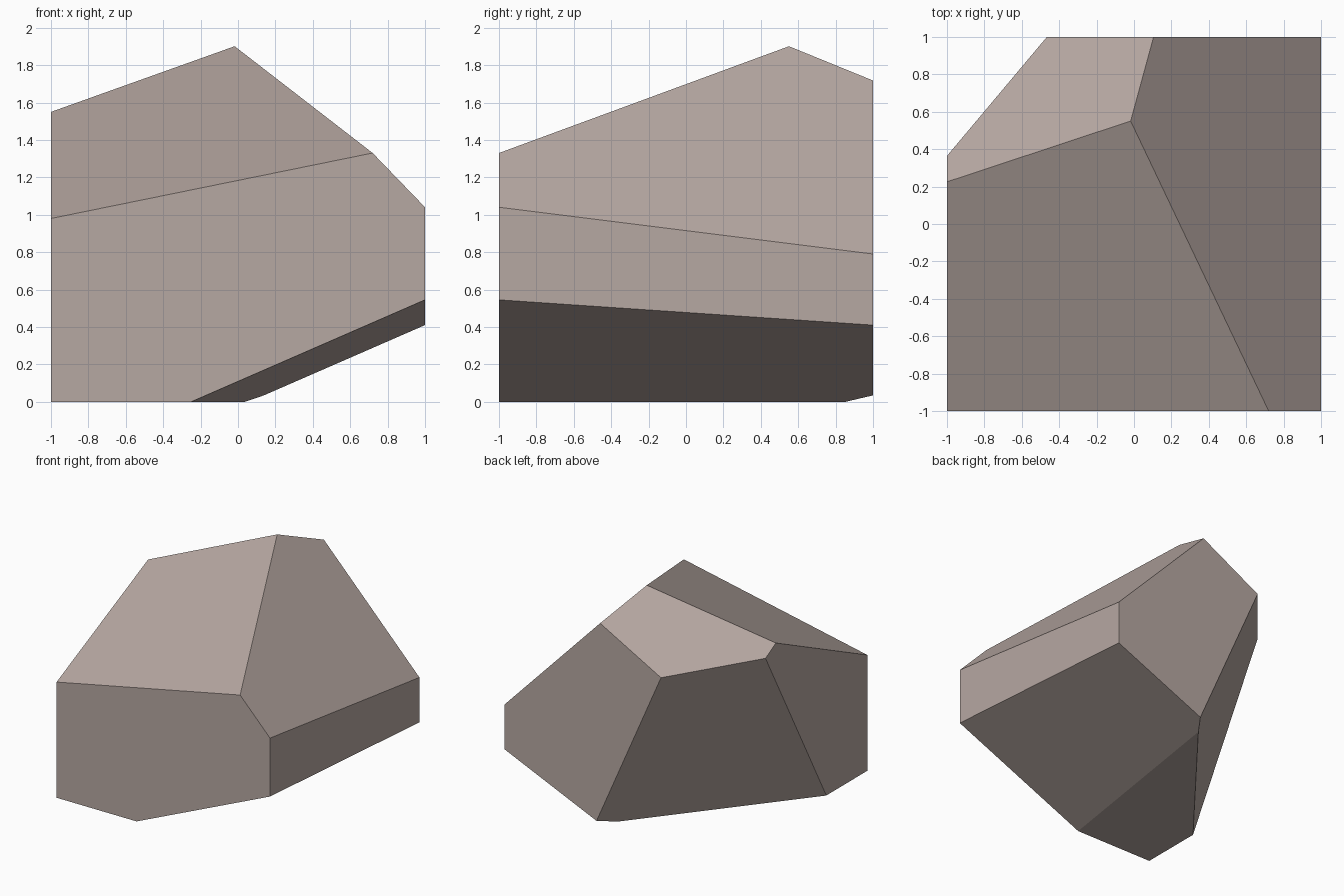
import bpy, bmesh
from mathutils import Vector

if "Cube" in bpy.data.objects:
    bpy.data.objects.remove(bpy.data.objects["Cube"])

# Single stone colour
stone = bpy.data.materials.new("warm grey stone")
stone.diffuse_color = (0.471, 0.391, 0.361, 1)
stone.use_nodes = True
stone.node_tree.nodes["Principled BSDF"].inputs["Base Color"].default_value = stone.diffuse_color


def chip(bm, normal, dist):
    """Slice off everything where normal . p > dist and cap the cut."""
    n = Vector(normal)
    res = bmesh.ops.bisect_plane(
        bm, geom=bm.verts[:] + bm.edges[:] + bm.faces[:], dist=1e-5,
        plane_co=n * (dist / n.length_squared), plane_no=n, clear_outer=True)
    edges = [e for e in res["geom_cut"] if isinstance(e, bmesh.types.BMEdge)]
    bmesh.ops.contextual_create(bm, geom=edges)


# Block the rock is cut from: 2 x 2 footprint standing on z = 0
bm = bmesh.new()
bmesh.ops.create_cube(bm, size=2)
bmesh.ops.translate(bm, vec=(0, 0, 1), verts=bm.verts)

# Cutting planes: (outward normal, offset)
chips = [
    ((-0.2035, -0.465, 1), 1.6485),       # large front-left slope
    ((1.036, 0.125, 1), 1.951),           # right slope
    ((-0.5413, 0.5555, 1), 2.2164),       # back-left top slope
    ((-0.7826, 0.6225, -0.344), 0.5025),  # overhanging back-left side
    ((0.436, -0.0675, -1), -0.0415),      # undercut on the right
]
# Turn height-field style slopes z = a x + b y + c into outward normals
for i in (0, 2):
    (nx, ny, nz), d = chips[i]
    chips[i] = ((nx, ny, nz), d)
for normal, dist in chips:
    chip(bm, normal, dist)

bmesh.ops.recalc_face_normals(bm, faces=bm.faces)
mesh = bpy.data.meshes.new("rock")
bm.to_mesh(mesh)
bm.free()
mesh.materials.append(stone)
rock = bpy.data.objects.new("rock", mesh)
bpy.context.collection.objects.link(rock)
